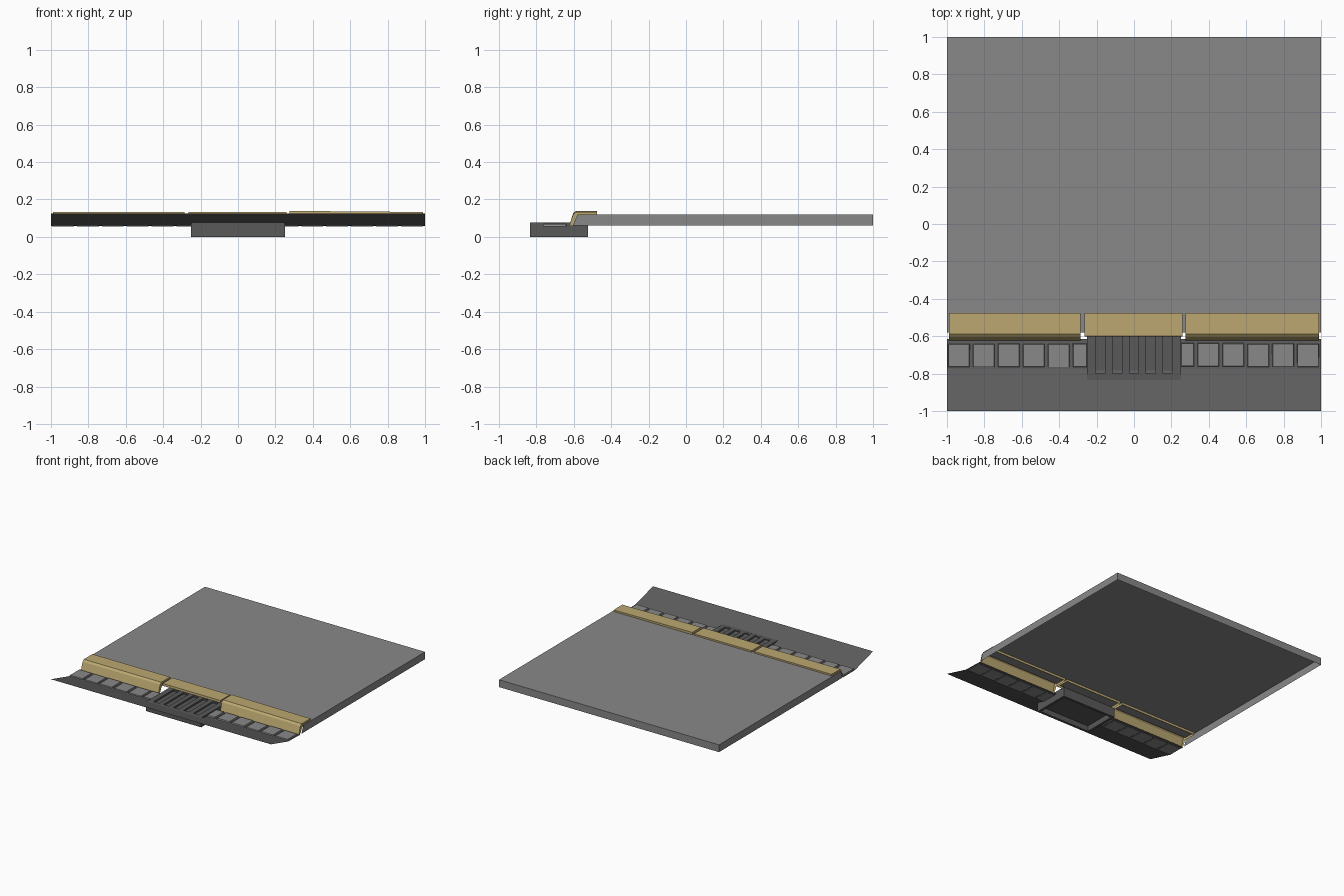
import bpy, bmesh, random

if "Cube" in bpy.data.objects:
    bpy.data.objects.remove(bpy.data.objects["Cube"])
random.seed(4)


def mat(name, r, g, b):
    m = bpy.data.materials.new(name)
    m.diffuse_color = (r, g, b, 1)
    m.use_nodes = True
    m.node_tree.nodes["Principled BSDF"].inputs["Base Color"].default_value = m.diffuse_color
    return m


GREY = mat("concrete grey", 0.25, 0.25, 0.25)
ROAD = mat("asphalt grey", 0.113, 0.113, 0.113)
IRON = mat("iron grey", 0.1, 0.1, 0.1)
CURB = mat("curb yellow", 0.5, 0.39, 0.165)


def finish(name, bm, material, fix=False):
    if fix:
        bmesh.ops.recalc_face_normals(bm, faces=bm.faces)
    me = bpy.data.meshes.new(name)
    bm.to_mesh(me)
    bm.free()
    me.materials.append(material)
    ob = bpy.data.objects.new(name, me)
    bpy.context.collection.objects.link(ob)
    return ob


def box(bm, x0, x1, y0, y1, z0, z1, inset=0.0):
    """Box whose top can be tapered inward by inset."""
    b = [bm.verts.new(p) for p in ((x0, y0, z0), (x1, y0, z0), (x1, y1, z0), (x0, y1, z0))]
    i = inset
    t = [bm.verts.new(p) for p in ((x0 + i, y0 + i, z1), (x1 - i, y0 + i, z1),
                                   (x1 - i, y1 - i, z1), (x0 + i, y1 - i, z1))]
    bm.faces.new(b[::-1])
    bm.faces.new(t)
    for k in range(4):
        j = (k + 1) % 4
        bm.faces.new((b[k], b[j], t[j], t[k]))


def sheet(bm, profile, xa, xb, za=0.0, zb=0.0):
    """Sweep an open (y, z) profile along x; za/zb lift the upper points at each end."""
    def row(x, dz):
        return [bm.verts.new((x, y, z + (dz if z > 0.11 else 0))) for y, z in profile]
    a, b = row(xa, za), row(xb, zb)
    for k in range(len(profile) - 1):
        bm.faces.new((a[k], a[k + 1], b[k + 1], b[k]))


# pavement: top sheet with skirts on the sides and back, open below
bm = bmesh.new()
F, T, B = -0.58, 0.12, 0.06
c = {(s, t): bm.verts.new((s, F if t == 0 else 1, T)) for s in (-1, 1) for t in (0, 1)}
d = {(s, t): bm.verts.new((s, -0.605 if t == 0 else 1, B)) for s in (-1, 1) for t in (0, 1)}
bm.faces.new((c[-1, 0], c[1, 0], c[1, 1], c[-1, 1]))
bm.faces.new((d[1, 0], d[1, 1], c[1, 1], c[1, 0]))
bm.faces.new((d[-1, 1], d[-1, 0], c[-1, 0], c[-1, 1]))
bm.faces.new((d[1, 1], d[-1, 1], c[-1, 1], c[1, 1]))
finish("pavement", bm, GREY)

# road sheet: flat gutter then rising towards the crown
bm = bmesh.new()
sheet(bm, [(-0.615, 0.058), (-0.775, 0.062), (-1, 0.124)], -1, 1)
finish("road", bm, ROAD)


# curb pieces: folded shell with end caps
def curb(name, x0, x1, profile, inner, za=0.0, zb=0.0):
    bm = bmesh.new()
    sheet(bm, profile, x0, x1, za, zb)
    for x, dz, flip in ((x0, za, 1), (x1, zb, 0)):
        pts = profile + inner
        vs = [bm.verts.new((x, y, z + (dz if z > 0.11 else 0))) for y, z in pts]
        bm.faces.new(vs[::-1] if flip else vs)
    bmesh.ops.remove_doubles(bm, verts=bm.verts, dist=1e-5)
    finish(name, bm, CURB, True)


side = [(-0.475, 0.1), (-0.475, 0.133), (-0.588, 0.133), (-0.604, 0.12), (-0.624, 0.058)]
side_in = [(-0.603, 0.058), (-0.582, 0.1)]
curb("left_curb", -0.99, -0.285, side, side_in)
curb("right_curb", 0.275, 0.99, side, side_in, 0.006, 0)
curb("middle_curb", -0.265, 0.26,
     [(-0.475, 0.1), (-0.475, 0.133), (-0.6, 0.133), (-0.602, 0.115)], [(-0.585, 0.115), (-0.58, 0.1)])

# gutter stones on both sides of the drain
bm = bmesh.new()
for k in range(15):
    x0 = -0.995 + 0.1333 * k
    x1 = x0 + 0.118
    if x0 < 0 and x1 > -0.25:
        x1 = -0.25
    if x1 > 0 and x0 < 0.25:
        x0 = 0.25
    if x1 - x0 < 0.03 or (x0 > -0.25 and x1 < 0.25):
        continue
    j = random.uniform(-0.003, 0.003)
    box(bm, x0, x1, -0.765 + j, -0.638 + j, 0.055, 0.071 + j / 2, 0.004)
finish("gutter_stones", bm, GREY)

# drain: open-bottomed box, grate bars and a recessed plate
X, Y0, Y1, Z = 0.25, -0.835, -0.525, 0.078
bm = bmesh.new()
w = 0.02
box(bm, -X, X, Y0, Y0 + w, 0, Z)
box(bm, -X, X, Y1 - w, Y1, 0, Z)
for s in (-1, 1):
    xa, xb = sorted((s * X, s * (X - w)))
    box(bm, xa, xb, Y0 + w, Y1 - w, 0, Z)
finish("drain_box", bm, IRON)

bm = bmesh.new()
edges = [-X + w] + [v for k in range(5) for v in (-0.205 + 0.09 * k, -0.155 + 0.09 * k)] + [X - w]
for a, b in zip(edges[::2], edges[1::2]):
    box(bm, a, b, Y0 + w, Y1 - w, 0.05, Z)
box(bm, -X + w, X - w, Y0 + w, -0.8, 0.05, Z - 0.0005)
box(bm, -X + w, X - w, Y0 + w, Y1 - w, 0.045, 0.0645)
finish("drain_grate", bm, IRON)
